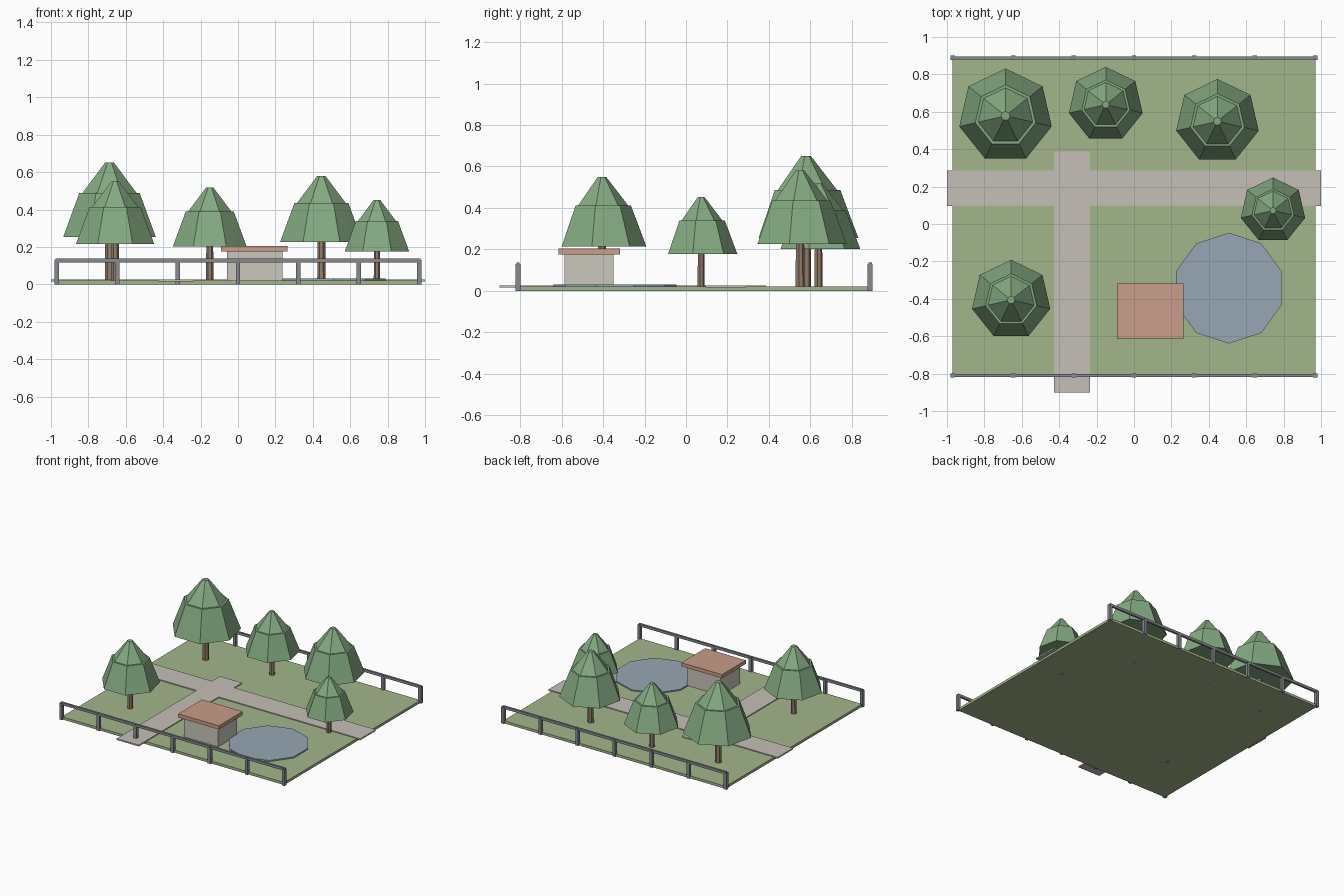
import bpy, bmesh, math

if "Cube" in bpy.data.objects:
    bpy.data.objects.remove(bpy.data.objects["Cube"])


def material(name, rgb):
    m = bpy.data.materials.new(name)
    m.diffuse_color = (*rgb, 1)
    m.use_nodes = True
    m.node_tree.nodes["Principled BSDF"].inputs["Base Color"].default_value = m.diffuse_color
    return m


GRASS = material("grass", (0.36, 0.47, 0.26))
PAVING = material("paving", (0.56, 0.52, 0.47))
WATER = material("water", (0.31, 0.39, 0.46))
WALL = material("wall", (0.60, 0.57, 0.51))
TILE = material("roof_tile", (0.58, 0.34, 0.25))
LEAF = material("leaf", (0.23, 0.40, 0.22))
BARK = material("bark", (0.30, 0.21, 0.15))
METAL = material("fence_metal", (0.24, 0.26, 0.27))


def finish(name, bm, mat):
    bmesh.ops.recalc_face_normals(bm, faces=bm.faces)
    me = bpy.data.meshes.new(name)
    bm.to_mesh(me)
    bm.free()
    me.materials.append(mat)
    ob = bpy.data.objects.new(name, me)
    bpy.context.collection.objects.link(ob)
    return ob


def prism(name, outline, z0, z1, mat):
    bm = bmesh.new()
    face = bm.faces.new([bm.verts.new((x, y, z0)) for x, y in outline])
    ext = bmesh.ops.extrude_face_region(bm, geom=[face], use_keep_orig=True)
    for v in ext["geom"]:
        if isinstance(v, bmesh.types.BMVert):
            v.co.z = z1
    return finish(name, bm, mat)


def box(name, x0, x1, y0, y1, z0, z1, mat):
    return prism(name, [(x0, y0), (x1, y0), (x1, y1), (x0, y1)], z0, z1, mat)


def ring(r, sides):
    # one vertex always points towards +y
    return [(r * math.cos(math.pi / 2 + math.tau * i / sides),
             r * math.sin(math.pi / 2 + math.tau * i / sides)) for i in range(sides)]


def lathe(name, cx, cy, profile, sides, mat):
    bm = bmesh.new()
    loops = [[bm.verts.new((cx + x, cy + y, z)) for x, y in ring(r, sides)]
             for r, z in profile]
    for a, b in zip(loops, loops[1:]):
        for i in range(sides):
            j = (i + 1) % sides
            bm.faces.new((a[i], a[j], b[j], b[i]))
    bm.faces.new(loops[0])
    bm.faces.new(loops[-1])
    return finish(name, bm, mat)


# Lawn slab
box("lawn", -0.97, 0.97, -0.81, 0.89, 0, 0.02, GRASS)

# Crossing footpaths as one outline
prism("footpath", [(-1, 0.095), (-0.428, 0.095), (-0.428, -0.9), (-0.235, -0.9),
                   (-0.235, 0.095), (1, 0.095), (1, 0.287), (-0.235, 0.287),
                   (-0.235, 0.387), (-0.428, 0.387), (-0.428, 0.287), (-1, 0.287)],
      0.016, 0.027, PAVING)

# Ten-sided pond
prism("pond", [(0.507 + x, -0.343 + y) for x, y in ring(0.296, 10)], 0.015, 0.03, WATER)

# Kiosk
box("kiosk_body", -0.058, 0.238, -0.587, -0.35, 0.015, 0.177, WALL)
box("kiosk_roof", -0.09, 0.264, -0.616, -0.319, 0.175, 0.204, TILE)

# Trees: (x, y, height)
trees = [(-0.687, 0.578, 0.65), (-0.151, 0.638, 0.518), (0.446, 0.549, 0.58),
         (0.743, 0.072, 0.452), (-0.657, -0.406, 0.55)]
for n, (x, y, h) in enumerate(trees, 1):
    lathe(f"tree_{n}_trunk", x, y, [(0.04 * h, 0), (0.036 * h, 0.45 * h)], 7, BARK)
    lathe(f"tree_{n}_canopy", x, y,
          [(0.39 * h, 0.391 * h), (0.255 * h, 0.75 * h), (0.23 * h, 0.75 * h),
           (0.038 * h, h)], 7, LEAF)

# Front and back fences
for side, y in (("front", -0.81), ("back", 0.888)):
    for i in range(7):
        x = -0.97 + i * 0.97 / 3
        box(f"{side}_fence_post_{i + 1}", x - 0.012, x + 0.012,
            y - 0.012, y + 0.012, 0, 0.13, METAL)
    box(f"{side}_fence_rail", -0.975, 0.975, y - 0.008, y + 0.008, 0.117, 0.137, METAL)
